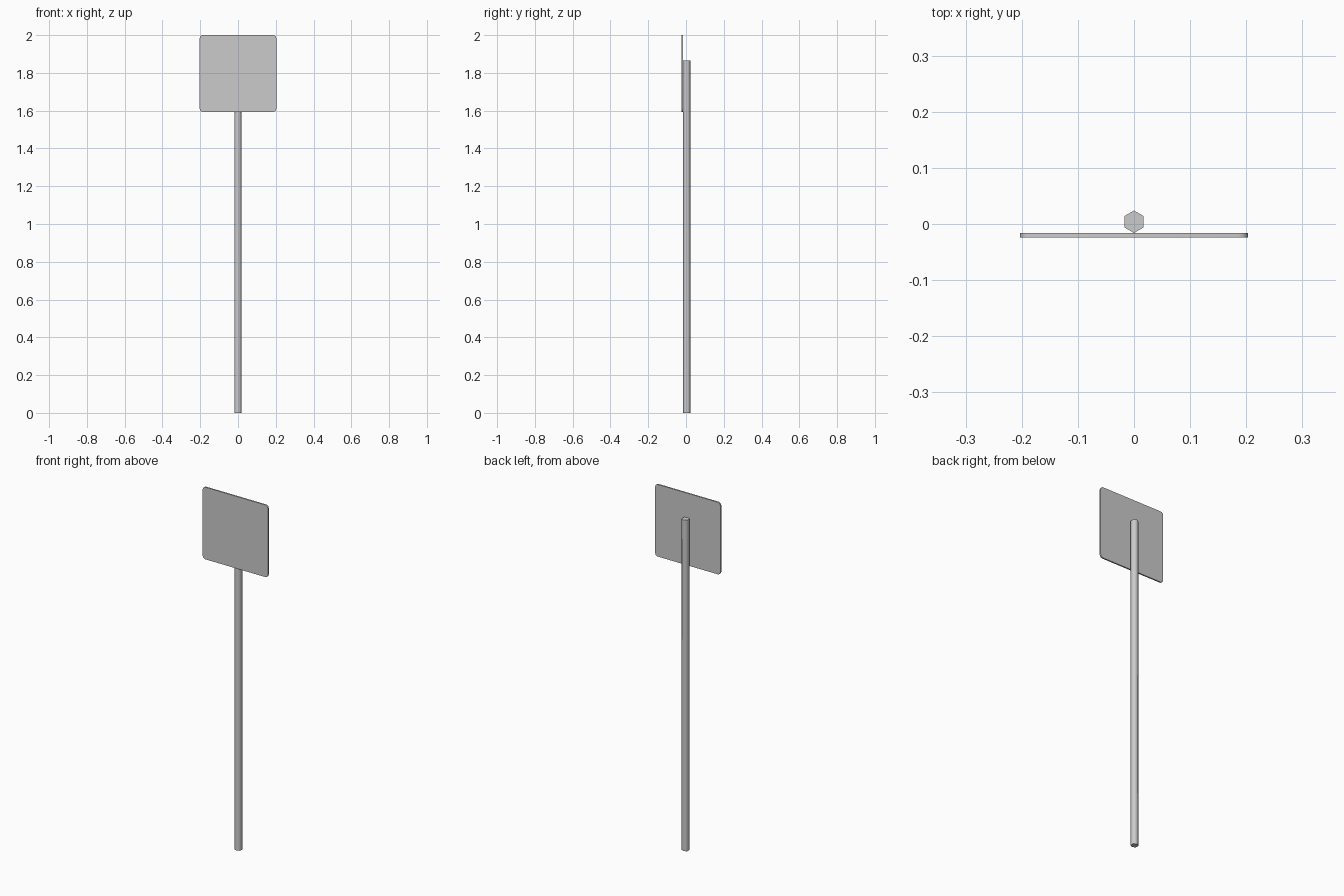
import bpy, math

if "Cube" in bpy.data.objects:
    bpy.data.objects.remove(bpy.data.objects["Cube"])

# Post: slim six-sided pole behind the plate, a point of the hexagon facing front
POST_R, POST_H, POST_Y = 0.02, 1.865, 0.004
bpy.ops.mesh.primitive_cylinder_add(vertices=6, radius=POST_R, depth=POST_H,
                                    location=(0, POST_Y, POST_H / 2))
post = bpy.context.object
post.name = "post"
bpy.ops.object.shade_smooth_by_angle(angle=math.radians(65))

# Sign plate: thin square with small rounded corners, extruded along y
HALF, RADIUS, STEPS = 0.203, 0.016, 3
FRONT, BACK, MID_Z = -0.024, -0.016, 2 - 0.203
outline = []
for corner in range(4):
    base = math.radians(45 + 90 * corner)
    cx = math.copysign(HALF - RADIUS, math.cos(base))
    cz = math.copysign(HALF - RADIUS, math.sin(base))
    for i in range(STEPS + 1):
        a = math.radians(90 * corner + 90 * i / STEPS)
        outline.append((cx + RADIUS * math.cos(a), MID_Z + cz + RADIUS * math.sin(a)))

n = len(outline)
verts = [(x, y, z) for y in (FRONT, BACK) for x, z in outline]
faces = [tuple(range(n)), tuple(reversed(range(n, 2 * n)))]
faces += [(i, i + n, (i + 1) % n + n, (i + 1) % n) for i in range(n)]
mesh = bpy.data.meshes.new("sign_plate")
mesh.from_pydata(verts, [], faces)
plate = bpy.data.objects.new("sign_plate", mesh)
bpy.context.collection.objects.link(plate)

# Smooth the rounded rim, keep the flat faces crisp
bpy.ops.object.select_all(action='DESELECT')
plate.select_set(True)
bpy.context.view_layer.objects.active = plate
bpy.ops.object.shade_smooth_by_angle(angle=math.radians(40))
